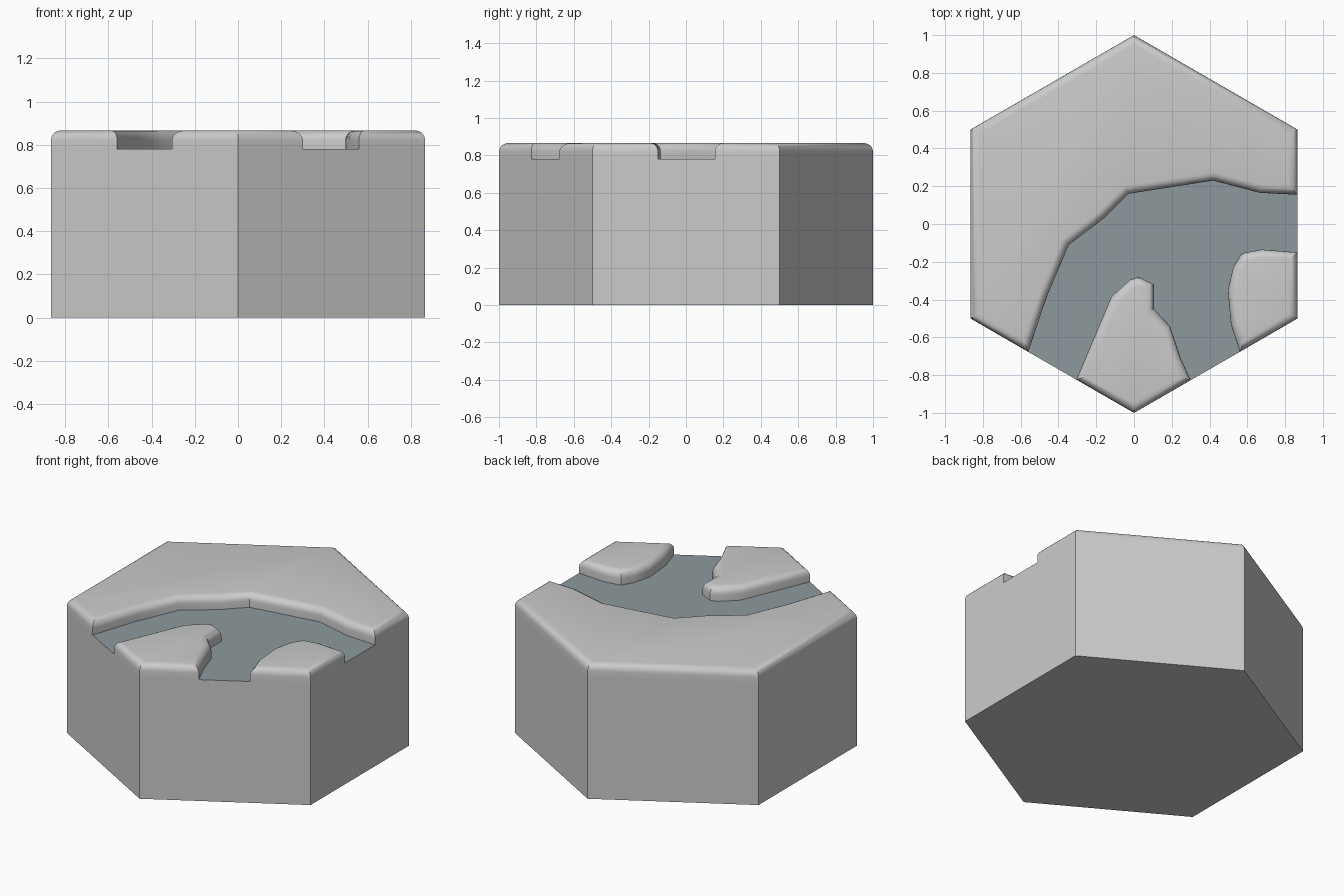
import bpy, bmesh, math
from mathutils import Vector

if "Cube" in bpy.data.objects:
    bpy.data.objects.remove(bpy.data.objects["Cube"])

HX = math.sqrt(3) / 2      # half width of the hexagon, also the tile height
FLOOR, TOP, R, SEG = 0.78, HX, 0.045, 5

# river bank lines seen from above, each running from one tile edge to another
north_bank = [(-.56, -.677), (-.46, -.38), (-.345, -.11), (-.16, .03),
              (-.03, .16), (.42, .23), (.665, .165), (HX, .155)]
east_bank = [(HX, -.15), (.675, -.135), (.57, -.155), (.525, -.23),
             (.497, -.35), (.513, -.53), (.56, -.677)]
south_bank = [(.30, -.827), (.245, -.705), (.19, -.54), (.105, -.45),
              (.105, -.32), (.025, -.28), (-.02, -.295), (-.12, -.385), (-.305, -.824)]
hexagon = [(HX, -.5), (HX, .5), (0, 1), (-HX, .5), (-HX, -.5), (0, -1)]


def inset(pts, d):
    """Mitred inward offset of a counter-clockwise outline."""
    out = []
    for i, p in enumerate(pts):
        p, a, b = Vector(p), Vector(pts[i - 1]), Vector(pts[(i + 1) % len(pts)])
        u, v = (p - a).normalized(), (b - p).normalized()
        n, m = Vector((-u.y, u.x)), Vector((-v.y, v.x))
        out.append(p + (n + m) * d / (1 + n.dot(m)))
    return out


def loft(name, rings, bottom, top):
    """Skin stacked (outline, z) rings, optionally capping the ends."""
    bm = bmesh.new()
    loops = [[bm.verts.new((x, y, z)) for x, y in pts] for pts, z in rings]
    for lo, hi in zip(loops, loops[1:]):
        for i in range(len(lo)):
            j = (i + 1) % len(lo)
            bm.faces.new((lo[i], lo[j], hi[j], hi[i]))
    if bottom:
        bm.faces.new(loops[0][::-1])
    if top:
        bm.faces.new(loops[-1])
    me = bpy.data.meshes.new(name)
    bm.to_mesh(me)
    bm.free()
    ob = bpy.data.objects.new(name, me)
    bpy.context.collection.objects.link(ob)
    return ob


def land(name, outline):
    """Raised ground with a rounded rim."""
    rings = [(outline, FLOOR)]
    for k in range(SEG + 1):
        a = math.pi / 2 * k / SEG
        rings.append((inset(outline, R * (1 - math.cos(a))), TOP - R * (1 - math.sin(a))))
    ob = loft(name, rings, False, True)
    bpy.ops.object.select_all(action='DESELECT')
    bpy.context.view_layer.objects.active = ob
    ob.select_set(True)
    bpy.ops.object.shade_smooth_by_angle(angle=math.radians(30))


# hexagonal base block
loft("tile_base", [(hexagon, 0), (hexagon, FLOOR)], True, False)

# flat river bed
river = loft("river_bed", [((north_bank + east_bank + south_bank)[::-1], FLOOR)], False, True)
mat = bpy.data.materials.new("river_slate")
mat.diffuse_color = (0.27, 0.32, 0.34, 1)
mat.use_nodes = True
mat.node_tree.nodes["Principled BSDF"].inputs["Base Color"].default_value = mat.diffuse_color
river.data.materials.append(mat)

# three pieces of land around the fork
land("north_land", north_bank + hexagon[1:5])
land("east_land", east_bank + hexagon[:1])
land("south_land", south_bank + hexagon[5:])
